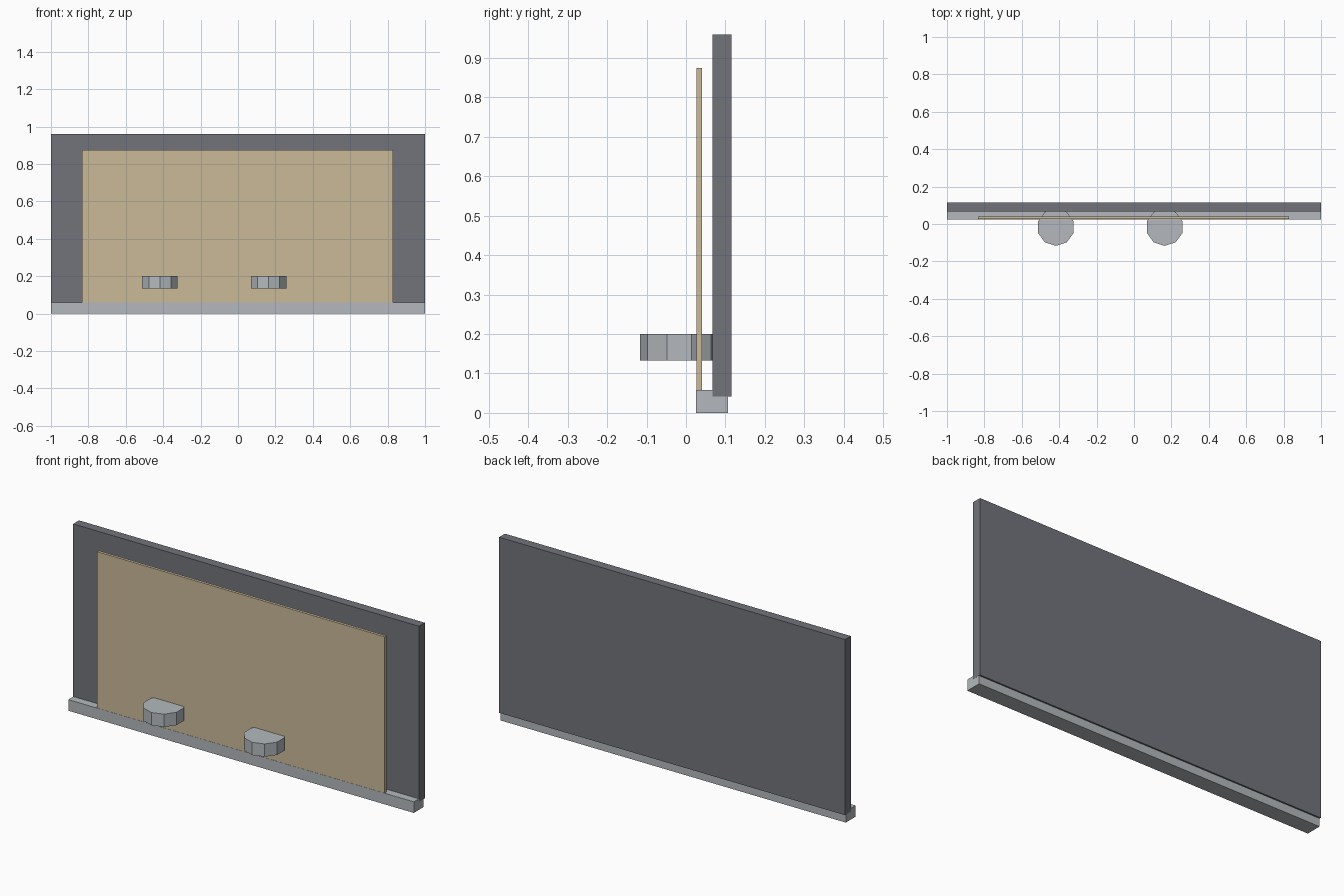
import bpy
import math

if "Cube" in bpy.data.objects:
    bpy.data.objects.remove(bpy.data.objects["Cube"])


def material(name, rgb):
    """Flat material from 0-255 display values, stored as linear."""
    m = bpy.data.materials.new(name)
    lin = [((c / 255 + 0.055) / 1.055) ** 2.4 for c in rgb]
    m.diffuse_color = (*lin, 1)
    m.use_nodes = True
    m.node_tree.nodes["Principled BSDF"].inputs["Base Color"].default_value = m.diffuse_color
    return m


dark_grey = material("dark_grey", (114, 116, 123))
tan = material("tan", (203, 186, 152))
light_grey = material("light_grey", (179, 185, 189))


def box(name, lo, hi, mat):
    """Axis-aligned box between two corners."""
    centre = [(a + b) / 2 for a, b in zip(lo, hi)]
    bpy.ops.mesh.primitive_cube_add(size=1, location=centre)
    ob = bpy.context.object
    ob.name = name
    ob.scale = [b - a for a, b in zip(lo, hi)]
    bpy.ops.object.transform_apply(location=False, rotation=False, scale=True)
    ob.data.materials.append(mat)


# Back board, front panel and the ledge they stand on
box("back_board", (-1, 0.067, 0.042), (1, 0.115, 0.96), dark_grey)
box("front_panel", (-0.833, 0.026, 0.05), (0.83, 0.041, 0.875), tan)
box("bottom_ledge", (-0.999, 0.025, 0), (0.999, 0.107, 0.058), light_grey)

# Ten-sided knobs set through the panel, one corner pointing forward
for name, x in (("left_knob", -0.418), ("right_knob", 0.164)):
    bpy.ops.mesh.primitive_cylinder_add(
        vertices=10, radius=0.1, depth=0.067, location=(x, -0.017, 0.1665))
    knob = bpy.context.object
    knob.name = name
    knob.data.materials.append(light_grey)
